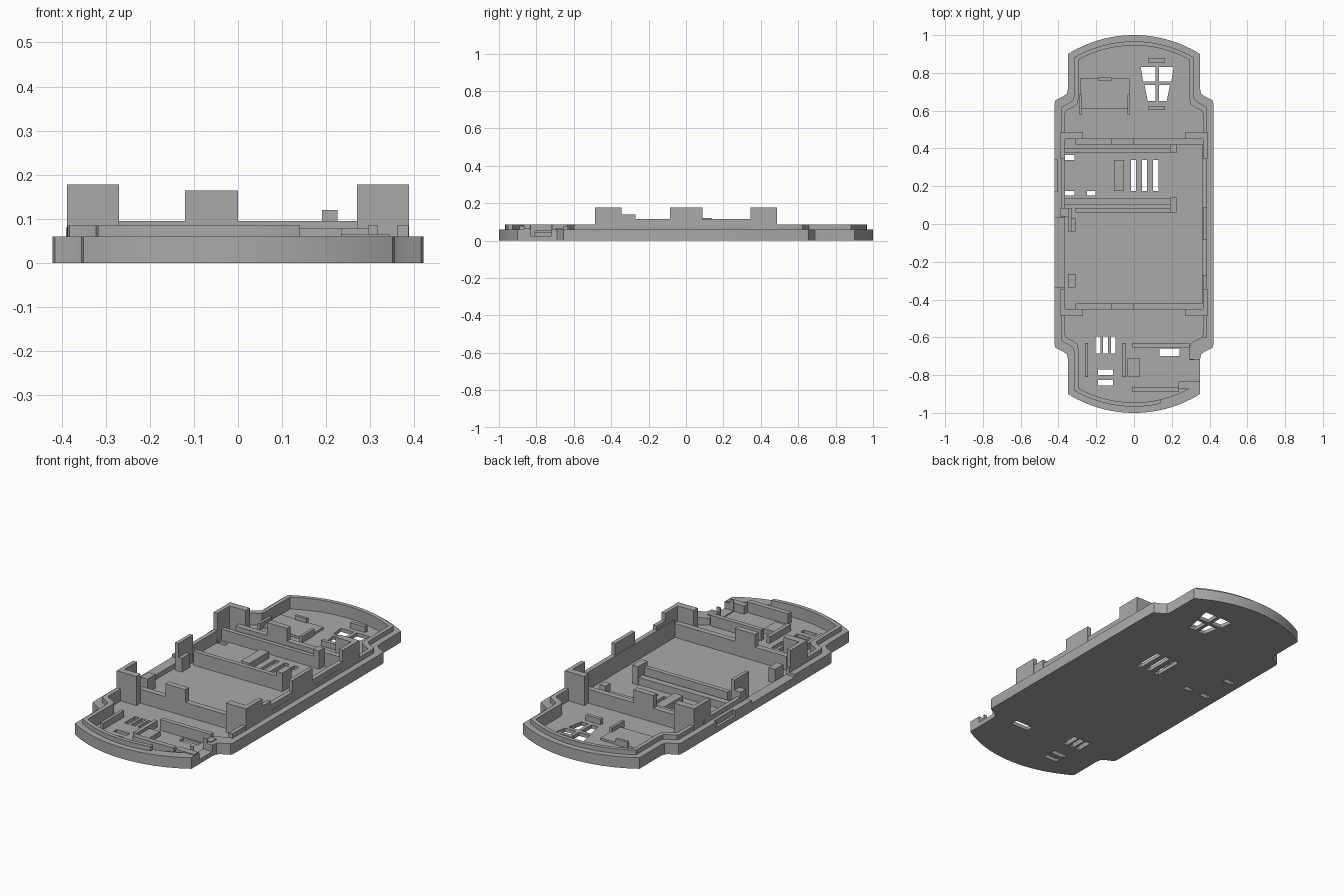
import bpy, bmesh, math

cube = bpy.data.objects.get("Cube")
if cube:
    bpy.data.objects.remove(cube, do_unlink=True)

grey = bpy.data.materials.new("plain grey")
grey.use_nodes = True
grey.diffuse_color = (0.4, 0.4, 0.4, 1)
grey.node_tree.nodes["Principled BSDF"].inputs["Base Color"].default_value = (0.4, 0.4, 0.4, 1)

FLOOR, RIM, LIP = 0.02, 0.06, 0.085


def finish(name, bm):
    bmesh.ops.recalc_face_normals(bm, faces=bm.faces)
    mesh = bpy.data.meshes.new(name)
    bm.to_mesh(mesh)
    bm.free()
    mesh.materials.append(grey)
    obj = bpy.data.objects.new(name, mesh)
    bpy.context.collection.objects.link(obj)
    return obj


def add_prism(bm, outline, z0, z1):
    base = bm.faces.new([bm.verts.new((x, y, z0)) for x, y in outline])
    moved = bmesh.ops.extrude_face_region(bm, geom=[base], use_keep_orig=True)["geom"]
    for v in moved:
        if isinstance(v, bmesh.types.BMVert):
            v.co.z = z1


def rect(x0, x1, y0, y1):
    return [(x0, y0), (x1, y0), (x1, y1), (x0, y1)]


def blocks(name, *boxes):
    # Each box is x0, x1, y0, y1, top height; all stand on the floor
    bm = bmesh.new()
    for x0, x1, y0, y1, top in boxes:
        add_prism(bm, rect(x0, x1, y0, y1), FLOOR - 0.005, top)
    return finish(name, bm)


def outline(d):
    # Waisted outline with bowed ends, inset by d
    quarter = [(0.42 - d, 0.64 - d), (0.415 - d, 0.655 - d), (0.375 - d, 0.675 - d),
               (0.355 - d, 0.69 - d), (0.35 - d, 0.715 - d)]
    radius, cy = 0.6625 - d, 0.3375
    a = math.asin((0.35 - d) / radius)
    steps = 12
    for i in range(steps):
        t = a * (1 - i / steps)
        quarter.append((radius * math.sin(t), cy + radius * math.cos(t)))
    half = quarter + [(0, cy + radius)] + [(-x, y) for x, y in reversed(quarter)]
    return half + [(-x, -y) for x, y in half]


# Tray: floor, outer wall and stepped lip in one closed skin
bm = bmesh.new()
rings = []
for d, z in ((0, 0), (0, RIM), (0.033, RIM), (0.033, LIP), (0.055, LIP), (0.055, FLOOR)):
    rings.append([bm.verts.new((x, y, z)) for x, y in outline(d)])
for lower, upper in zip(rings, rings[1:]):
    for i in range(len(lower)):
        j = (i + 1) % len(lower)
        bm.faces.new((lower[i], lower[j], upper[j], upper[i]))
bm.faces.new(rings[0])
bm.faces.new(rings[-1])
tray = finish("tray", bm)

# Cutters for vents, ports and rim gaps
bm = bmesh.new()
for x in (-0.003, 0.056, 0.115):
    add_prism(bm, rect(x - 0.014, x + 0.014, 0.175, 0.34), -0.1, 0.04)
for x0, x1, y0, y1 in ((-0.37, -0.315, 0.34, 0.365), (-0.37, -0.315, 0.15, 0.175),
                       (-0.25, -0.205, 0.15, 0.175), (0.135, 0.24, -0.7, -0.66)):
    add_prism(bm, rect(x0, x1, y0, y1), -0.1, 0.04)
for side in (-1, 1):
    for top, bottom, y1, y0 in ((0.087, 0.075, 0.83, 0.755), (0.067, 0.05, 0.735, 0.65)):
        pts = [(0.01, y0), (bottom, y0), (top, y1), (0.01, y1)]
        add_prism(bm, [(0.123 + side * x, y) for x, y in pts], -0.1, 0.04)
for x in (-0.19, -0.15, -0.11):
    add_prism(bm, rect(x - 0.013, x + 0.013, -0.685, -0.595), -0.1, 0.04)
for y in (-0.785, -0.84):
    add_prism(bm, rect(-0.19, -0.11, y - 0.014, y + 0.014), -0.1, 0.04)
add_prism(bm, rect(-0.5, -0.405, 0.175, 0.34), 0.03, 0.2)
add_prism(bm, rect(-0.5, -0.35, -0.335, 0.035), 0.045, 0.2)
add_prism(bm, rect(0.14, 0.5, -1.1, -0.835), RIM, 0.2)
add_prism(bm, rect(0.28, 0.5, -0.83, -0.72), 0.025, 0.2)
add_prism(bm, rect(0.28, 0.5, -0.715, -0.6), RIM, 0.2)
cutter = finish("cutter", bm)
cutter.hide_render = True
cut = tray.modifiers.new("openings", 'BOOLEAN')
cut.operation, cut.solver, cut.object = 'DIFFERENCE', 'EXACT', cutter
bpy.context.view_layer.objects.active = tray
tray.select_set(True)
bpy.ops.object.modifier_apply(modifier=cut.name)
bpy.data.objects.remove(cutter, do_unlink=True)
bpy.ops.object.shade_smooth_by_angle(angle=math.radians(20))

# Corner posts, L-shaped in plan
for sx, side in ((-1, "right"), (1, "left")):
    for sy, end in ((-1, "front"), (1, "back")):
        xs, leg = sorted((sx * 0.27, sx * 0.388)), sorted((sx * 0.365, sx * 0.388))
        ys, leg_y = sorted((sy * 0.45, sy * 0.487)), sorted((sy * 0.345, sy * 0.45))
        blocks(f"{end}_{side}_post", (*xs, *ys, 0.178), (*leg, *leg_y, 0.178))

# Cross walls with a raised middle tab
for sy, end in ((-1, "front"), (1, "back")):
    ys = sorted((sy * 0.42, sy * 0.452))
    blocks(f"{end}_cross_wall", (-0.31, -0.12, *ys, 0.095), (-0.12, 0, *ys, 0.165),
           (0, 0.37, *ys, 0.095))

# Long side wall with stop tabs
blocks("long_side_wall", (0.36, 0.386, -0.42, 0.42, 0.115), (0.365, 0.387, -0.085, 0.088, 0.178),
       (0.365, 0.387, -0.345, -0.27, 0.138))

# Open side clips
blocks("open_side_clips", (-0.35, -0.33, -0.04, 0.085, 0.17), (-0.33, -0.31, -0.04, 0.03, 0.095),
       (-0.35, -0.31, -0.335, -0.265, 0.095), (-0.388, -0.35, 0.04, 0.085, 0.115))

# Compartment walls around the slotted bay
blocks("bay_walls", (-0.31, 0.19, 0.06, 0.085, 0.095), (-0.39, 0.19, 0.1, 0.135, 0.06),
       (0.19, 0.225, 0.06, 0.14, 0.12), (-0.39, 0.19, 0.378, 0.402, 0.08),
       (0.19, 0.225, 0.375, 0.42, 0.12))
blocks("bay_pad", (-0.105, -0.052, 0.175, 0.34, 0.055))

# Back clip plate with rails, and two small stops
blocks("back_plate", (-0.285, -0.025, 0.61, 0.77, 0.032))
blocks("back_rails", (-0.29, -0.275, 0.58, 0.685, 0.055), (-0.035, -0.02, 0.58, 0.685, 0.055),
       (-0.19, -0.12, 0.76, 0.775, 0.055))
blocks("back_stops", (0.075, 0.165, 0.855, 0.875, 0.05), (0.075, 0.165, 0.605, 0.625, 0.05))

# Front ribs around the port
blocks("front_ribs", (-0.26, -0.243, -0.81, -0.63, 0.055), (-0.063, -0.042, -0.81, -0.63, 0.055),
       (-0.035, 0.03, -0.81, -0.71, 0.045), (-0.01, 0.295, -0.655, -0.63, 0.078),
       (-0.01, 0.235, -0.89, -0.862, 0.078), (0.235, 0.345, -0.87, -0.835, 0.065),
       (0.295, 0.33, -0.7, -0.655, 0.065))
